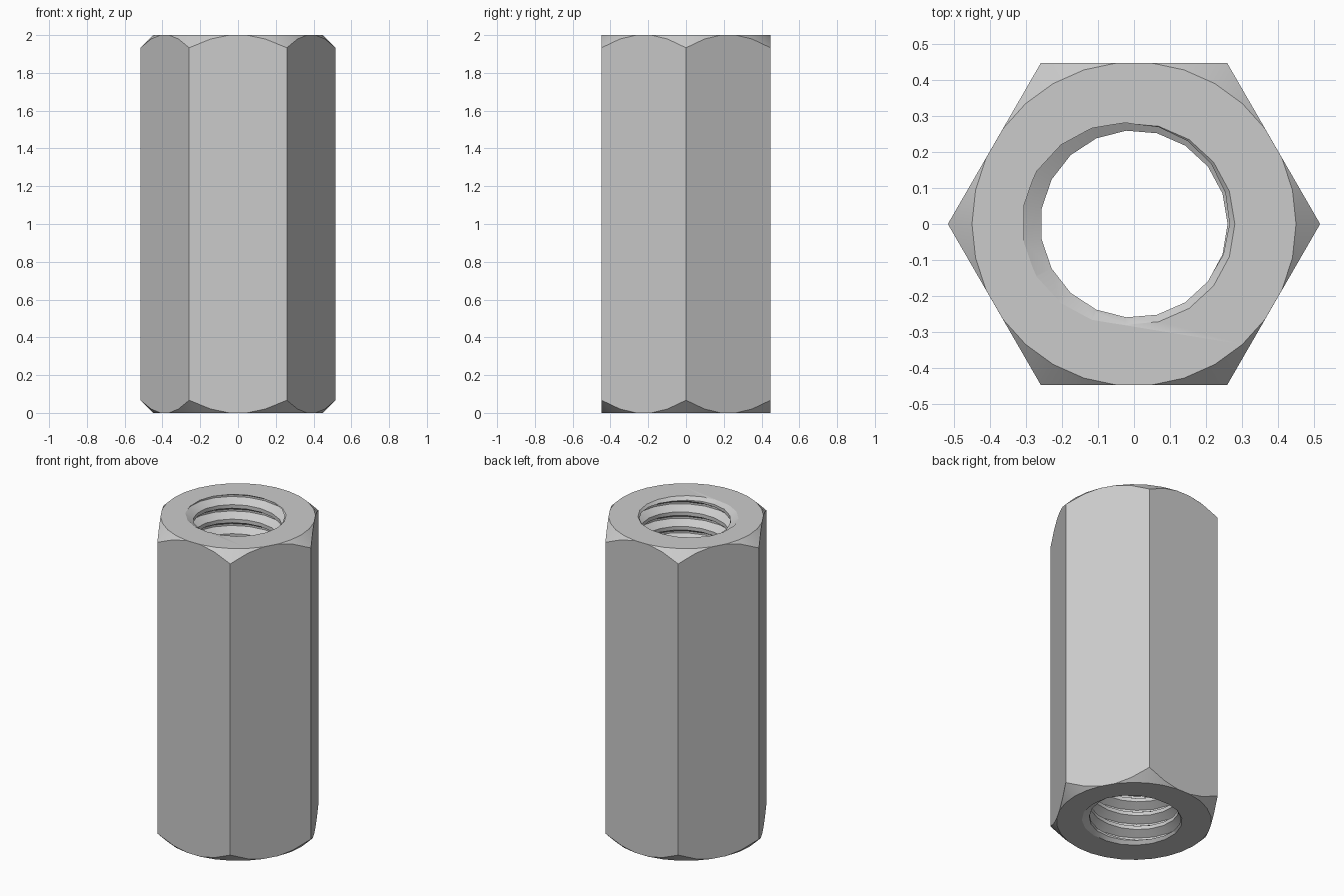
import bpy
import bmesh
from math import cos, sin, tau, radians

HEIGHT = 2.0
HEX_RADIUS = 0.517
CHAMFER_RADIUS = 0.45
MINOR, MAJOR, SINK = 0.26, 0.31, 0.28
TURNS = 21.5
PITCH = HEIGHT / TURNS
SEGMENTS = 19

default = bpy.data.objects.get("Cube")
if default:
    bpy.data.objects.remove(default, do_unlink=True)

steel = bpy.data.materials.new("steel_grey")
steel.use_nodes = True
colour = (0.6, 0.6, 0.6, 1)
steel.diffuse_color = colour
steel.node_tree.nodes["Principled BSDF"].inputs["Base Color"].default_value = colour


def finish(name, bm):
    bmesh.ops.recalc_face_normals(bm, faces=bm.faces)
    mesh = bpy.data.meshes.new(name)
    bm.to_mesh(mesh)
    bm.free()
    mesh.materials.append(steel)
    obj = bpy.data.objects.new(name, mesh)
    bpy.context.collection.objects.link(obj)
    return obj


def lathe(name, profile, sides):
    """Closed solid from (radius, z) rings, with a corner on +x."""
    bm = bmesh.new()
    rings = [[bm.verts.new((r * cos(tau * i / sides), r * sin(tau * i / sides), z))
              for i in range(sides)] for r, z in profile]
    for low, high in zip(rings, rings[1:]):
        for i in range(sides):
            j = (i + 1) % sides
            bm.faces.new((low[i], low[j], high[j], high[i]))
    bm.faces.new(rings[0])
    bm.faces.new(rings[-1])
    return finish(name, bm)


def thread_core(name):
    """Right-handed screw, longer than the nut, with flat crests and roots."""
    bm = bmesh.new()
    # Fractions of one pitch, measured from the middle of the root
    section = [(-1 / 16, MAJOR), (1 / 16, MAJOR), (3 / 8, MINOR), (5 / 8, MINOR)]
    turns = range(-3, int(TURNS) + 4)
    columns = []
    for i in range(SEGMENTS):
        a = tau * i / SEGMENTS
        columns.append([
            bm.verts.new((r * cos(a), r * sin(a),
                          HEIGHT + PITCH * (i / SEGMENTS - 0.5 + t + f - int(TURNS))))
            for t in turns for f, r in section])
    step = len(section)
    rows = len(columns[0])
    for i in range(SEGMENTS):
        wrap = i == SEGMENTS - 1
        here, there = columns[i], columns[(i + 1) % SEGMENTS]
        shift = step if wrap else 0
        for k in range(rows - 1 - shift):
            bm.faces.new((here[k], there[k + shift], there[k + shift + 1], here[k + 1]))
    # Close both ends with fans
    rim = [e for e in bm.edges if e.is_boundary]
    low = bm.verts.new((0, 0, -5 * PITCH))
    high = bm.verts.new((0, 0, HEIGHT + 5 * PITCH))
    for e in rim:
        mid = (e.verts[0].co.z + e.verts[1].co.z) / 2
        bm.faces.new((e.verts[0], e.verts[1], low if mid < HEIGHT / 2 else high))
    return finish(name, bm)


def boolean(target, tool, operation):
    mod = target.modifiers.new(tool.name, "BOOLEAN")
    mod.operation = operation
    mod.solver = "EXACT"
    mod.object = tool
    tool.hide_render = True
    bpy.ops.object.select_all(action="DESELECT")
    bpy.context.view_layer.objects.active = target
    target.select_set(True)
    bpy.ops.object.modifier_apply(modifier=mod.name)
    bpy.data.objects.remove(tool, do_unlink=True)


# Hexagonal body, longer than needed and trimmed by the chamfer solid
nut = lathe("hex_coupling_nut", [(HEX_RADIUS, -0.1), (HEX_RADIUS, HEIGHT + 0.1)], 6)
chamfer = lathe("chamfer_solid", [(CHAMFER_RADIUS, 0), (CHAMFER_RADIUS + 0.15, 0.15),
                                  (CHAMFER_RADIUS + 0.15, HEIGHT - 0.15),
                                  (CHAMFER_RADIUS, HEIGHT)], 30)
boolean(nut, chamfer, "INTERSECT")

# Threaded bore
boolean(nut, thread_core("thread_core"), "DIFFERENCE")

# Countersinks at both ends
for name, end, way in (("bottom_sink", 0, 1), ("top_sink", HEIGHT, -1)):
    sink = lathe(name, [(SINK + 0.05, end - way * 0.05),
                        (SINK - 0.05, end + way * 0.05)], SEGMENTS)
    boolean(nut, sink, "DIFFERENCE")

bpy.ops.object.shade_smooth_by_angle(angle=radians(30))
